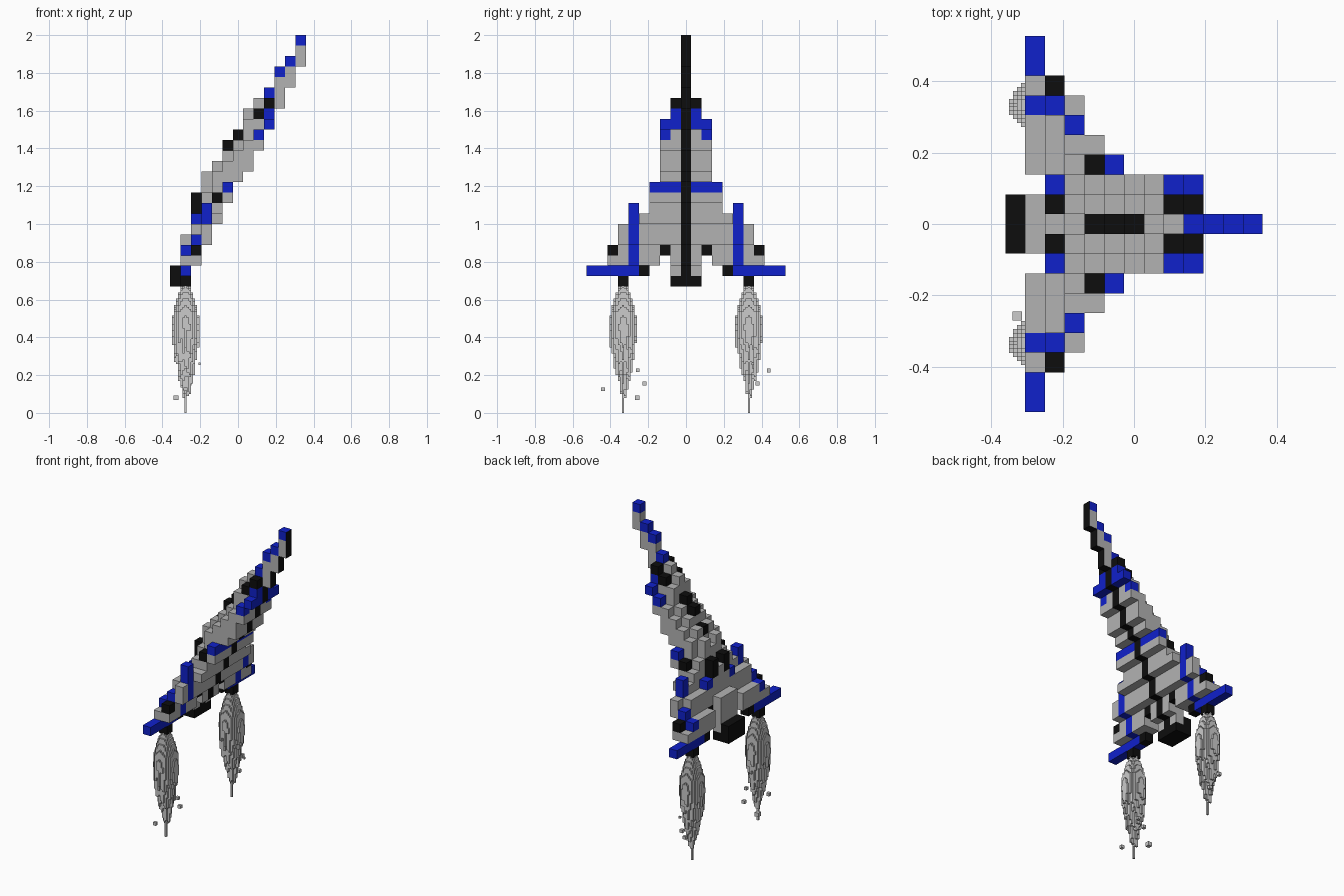
import bpy, math, random
from mathutils import Vector

if "Cube" in bpy.data.objects:
    bpy.data.objects.remove(bpy.data.objects["Cube"])

random.seed(4)
C = 0.0555                                  # ship block size
ORIGIN = Vector((-6.5 * C, -0.5 * C, 2 - 24 * C))
GREY, BLACK, BLUE = 0, 1, 2


def material(name, rgb):
    m = bpy.data.materials.new(name)
    m.diffuse_color = (*rgb, 1)
    m.use_nodes = True
    m.node_tree.nodes["Principled BSDF"].inputs["Base Color"].default_value = m.diffuse_color
    return m


MATS = [material("hull_grey", (0.45, 0.45, 0.45)),
        material("trim_black", (0.004, 0.004, 0.004)),
        material("trim_blue", (0.005, 0.015, 0.6))]

# direction -> corner loop of that side of a unit block
SIDES = {(1, 0, 0): ((1, 0, 0), (1, 1, 0), (1, 1, 1), (1, 0, 1)),
         (-1, 0, 0): ((0, 0, 0), (0, 0, 1), (0, 1, 1), (0, 1, 0)),
         (0, 1, 0): ((0, 1, 0), (0, 1, 1), (1, 1, 1), (1, 1, 0)),
         (0, -1, 0): ((0, 0, 0), (1, 0, 0), (1, 0, 1), (0, 0, 1)),
         (0, 0, 1): ((0, 0, 1), (1, 0, 1), (1, 1, 1), (0, 1, 1)),
         (0, 0, -1): ((0, 0, 0), (0, 1, 0), (1, 1, 0), (1, 0, 0))}


def blocks(name, cells, size, origin, solid, colour=None):
    """Mesh of the exposed sides of a set of blocks."""
    verts, faces, tint = {}, [], []
    for c in sorted(cells):
        for d, loop in SIDES.items():
            if tuple(a + b for a, b in zip(c, d)) in solid:
                continue
            corners = [tuple(a + b for a, b in zip(c, p)) for p in loop]
            faces.append([verts.setdefault(p, len(verts)) for p in corners])
            tint.append(colour(c, d) if colour else GREY)
    me = bpy.data.meshes.new(name)
    me.from_pydata([origin + Vector(p) * size for p in verts], [], faces)
    if colour:
        for m in MATS:
            me.materials.append(m)
        me.polygons.foreach_set("material_index", tint)
    ob = bpy.data.objects.new(name, me)
    bpy.context.collection.objects.link(ob)


# Underside staircase: lowest block for each step along x
LOW = [0, 0, 2, 4, 6, 8, 10, 11, 13, 15, 17, 19, 21]
# Topside: for each distance from the centre line, {x step: highest block}
TOP = {0: {0: 1, 1: 4, 2: 7, 3: 9, 4: 11, 5: 13, 6: 14, 7: 16, 8: 17, 9: 18, 10: 20, 11: 21, 12: 23},
       1: {0: 1, 1: 4, 2: 8, 3: 10, 4: 11, 5: 12, 6: 13, 7: 15, 8: 16, 9: 17},
       2: {2: 6, 3: 8, 4: 10, 5: 11, 6: 12, 7: 13, 8: 14, 9: 15},
       3: {1: 3, 2: 5, 3: 7, 4: 8, 5: 9},
       4: {1: 3, 2: 5, 3: 6, 4: 6},
       5: {1: 3, 2: 5, 3: 7},
       6: {1: 3, 2: 4, 3: 5},
       7: {1: 2, 2: 3},
       8: {1: 1}, 9: {1: 1}}
LOW_AT = {(2, 2): 3, (3, 1): 2, (4, 1): 1, (5, 1): 1, (7, 1): 1, (8, 1): 1, (9, 1): 1}

ship = {(i, s * j, k) for j, row in TOP.items() for s in (-1, 1) for i, t in row.items()
        for k in range(LOW_AT.get((j, i), LOW[i]), t + 1)}

# Trim blocks keyed by (x step, distance from centre, height)
BLACKS = {(9, 1, 17), (8, 1, 16), (2, 1, 7), (2, 1, 8), (4, 3, 8), (2, 2, 3),
          (1, 4, 1), (2, 7, 3), (4, 0, 11), (5, 0, 13), (6, 0, 14), (1, 6, 0)}
BLUES = {(12, 0, 23), (11, 0, 21), (10, 0, 20), (9, 0, 18), (9, 1, 16), (9, 1, 15),
         (9, 2, 15), (8, 2, 14), (2, 2, 6), (1, 6, 3), (2, 6, 4)}
BLUES |= {(5, j, 9) for j in (1, 2, 3)} | {(1, j, 1) for j in range(5, 10)}
BLUES |= {(3, 5, k) for k in range(4, 8)} | {(2, 5, 2), (2, 5, 3)}


def ship_colour(c, d):
    i, j, k = c[0], abs(c[1]), c[2]
    if j == 0 and (d[0] == 1 or d[2] == -1):      # black keel stripe
        return BLACK
    if i == 0 or (i == 1 and k == 0) or (i, j, k) in BLACKS:
        return BLACK
    return BLUE if (i, j, k) in BLUES else GREY


# Ship parts
blocks("fuselage", {c for c in ship if abs(c[1]) <= 2}, C, ORIGIN, ship, ship_colour)
for s, side in ((-1, "right"), (1, "left")):
    wing = {c for c in ship if c[1] * s >= 3}
    nozzle = {(1, 6 * s, 0)}
    blocks(side + "_wing", wing - nozzle, C, ORIGIN, ship, ship_colour)
    blocks(side + "_nozzle", nozzle, C, ORIGIN, ship, ship_colour)

# Exhaust plumes: fine vertical columns with ragged lower ends
F = 0.0112
PROFILE = [(0, .004), (.08, .012), (.16, .024), (.22, .04), (.30, .054), (.38, .066),
           (.46, .072), (.53, .066), (.60, .048), (.64, .034), (.68, .02)]


def radius(z):
    for (z0, r0), (z1, r1) in zip(PROFILE, PROFILE[1:]):
        if z <= z1:
            return r0 + (r1 - r0) * (z - z0) / (z1 - z0)
    return 0


plume = set()
for a in range(-6, 7):
    for b in range(-6, 7):
        r = math.hypot(a, b) * F
        inside = [k for k in range(60) if radius((k + .5) * F) >= r]
        if inside:
            ragged = random.randint(-4, 4) if a or b else 0
            plume |= {(a, b, k) for k in range(max(0, inside[0] + ragged), inside[-1] + 1)}

SPARKS = {"right": [(0, -.107, .125, .02), (-.05, .075, .08, .026), (.02, .113, .155, .02), (.03, .078, .225, .018)],
          "left": [(0, .105, .225, .02), (.02, .045, .155, .02), (.074, .02, .26, .012)]}
for s, side in ((-1, "right"), (1, "left")):
    centre = Vector((-5 * C, 6 * C * s, 0))
    blocks(side + "_exhaust", plume, F, centre - Vector((F / 2, F / 2, 0)), plume)
    for n, (x, y, z, w) in enumerate(SPARKS[side]):
        corner = centre + Vector((x - w / 2, y - w / 2, z - w / 2))
        blocks(f"{side}_spark_{n}", {(0, 0, 0)}, w, corner, {(0, 0, 0)})
